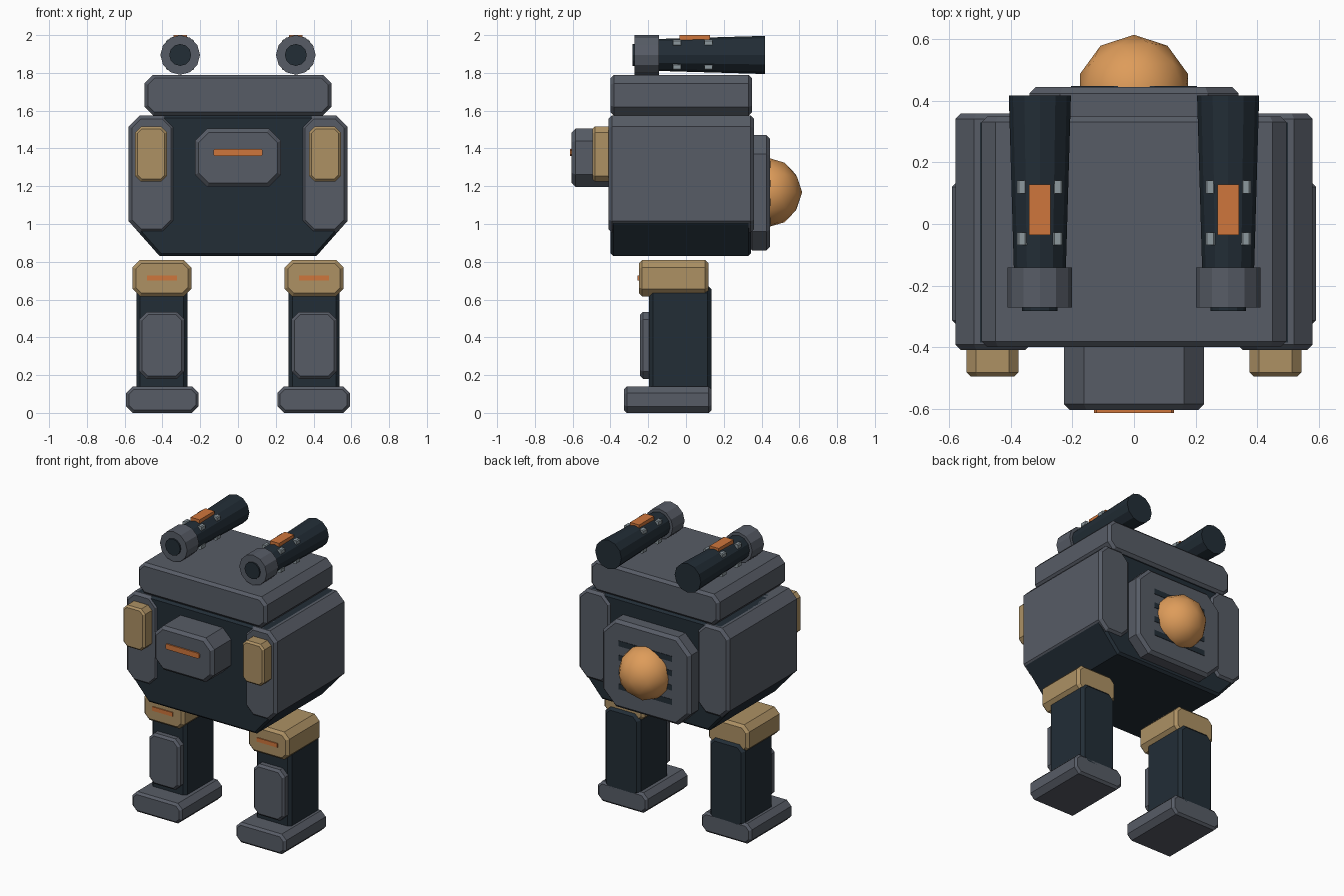
import bpy, bmesh, math
from mathutils import Matrix, Vector

if "Cube" in bpy.data.objects:
    bpy.data.objects.remove(bpy.data.objects["Cube"])


def material(name, r, g, b):
    m = bpy.data.materials.new(name)
    lin = [(c / 255 / 12.92) if c < 11 else ((c / 255 + 0.055) / 1.055) ** 2.4 for c in (r, g, b)]
    m.diffuse_color = (*lin, 1)
    m.use_nodes = True
    m.node_tree.nodes["Principled BSDF"].inputs["Base Color"].default_value = m.diffuse_color
    return m


GREY = material("slate grey", 87, 92, 102)
DARK = material("dark blue grey", 34, 45, 54)
TAN = material("tan", 173, 145, 100)
ORANGE = material("orange", 207, 118, 60)
AMBER = material("amber", 222, 156, 90)
LIGHT = material("light grey", 140, 152, 158)


def finish(name, bm, mat, smooth=False):
    bmesh.ops.recalc_face_normals(bm, faces=bm.faces)
    me = bpy.data.meshes.new(name)
    for f in bm.faces:
        f.smooth = smooth
    bm.to_mesh(me)
    bm.free()
    me.materials.append(mat)
    ob = bpy.data.objects.new(name, me)
    bpy.context.collection.objects.link(ob)
    return ob


def prism(name, pts, y0, y1, mat, edge=0.0):
    """Outline in x/z extruded along y, with chamfered front and back rims."""
    bm = bmesh.new()
    front = [bm.verts.new((x, y0, z)) for x, z in pts]
    back = [bm.verts.new((x, y1, z)) for x, z in pts]
    bm.faces.new(front)
    bm.faces.new(back[::-1])
    n = len(pts)
    for i in range(n):
        j = (i + 1) % n
        bm.faces.new((front[j], front[i], back[i], back[j]))
    bmesh.ops.recalc_face_normals(bm, faces=bm.faces)
    if edge:
        rim = [e for e in bm.edges if abs(e.verts[0].co.y - e.verts[1].co.y) < 1e-6]
        bmesh.ops.bevel(bm, geom=rim, offset=edge, segments=1, affect='EDGES')
    return finish(name, bm, mat)


def block(name, cx, hw, y0, y1, z0, z1, mat, c=0.0, edge=0.0):
    """Box whose four corners seen from the front are cut by c."""
    a, b = cx - hw, cx + hw
    if c:
        pts = [(a + c, z0), (b - c, z0), (b, z0 + c), (b, z1 - c),
               (b - c, z1), (a + c, z1), (a, z1 - c), (a, z0 + c)]
    else:
        pts = [(a, z0), (b, z0), (b, z1), (a, z1)]
    return prism(name, pts, y0, y1, mat, edge)


def tube(name, x, z, y0, y1, r0, r1, mat, sides=12):
    pts = [(math.cos(math.tau * i / sides), math.sin(math.tau * i / sides)) for i in range(sides)]
    bm = bmesh.new()
    a = [bm.verts.new((x + r0 * u, y0, z + r0 * v)) for u, v in pts]
    b = [bm.verts.new((x + r1 * u, y1, z + r1 * v)) for u, v in pts]
    bm.faces.new(a)
    bm.faces.new(b[::-1])
    for i in range(sides):
        j = (i + 1) % sides
        bm.faces.new((a[j], a[i], b[i], b[j]))
    return finish(name, bm, mat)


# Torso core with sloping lower sides
half = [(0.415, 0.83), (0.57, 1.005), (0.57, 1.50), (0.50, 1.575)]
prism("torso_core", half + [(-x, z) for x, z in reversed(half)], -0.40, 0.345, DARK, 0.015)

# Upper block and snout
block("head_block", 0, 0.495, -0.40, 0.35, 1.575, 1.79, GREY, 0.045, 0.018)
block("snout", 0, 0.228, -0.605, -0.38, 1.197, 1.505, GREY, 0.065, 0.02)
block("snout_slit", 0, 0.13, -0.614, -0.60, 1.36, 1.397, ORANGE, 0.008)

# Back plate, vents and dome
block("back_plate", 0, 0.34, 0.33, 0.445, 0.86, 1.47, GREY, 0.10, 0.02)
for i in range(4):
    z = 1.015 + 0.1 * i
    block(f"vent_{i + 1}", 0, 0.205, 0.44, 0.448, z - 0.019, z + 0.019, DARK)
bm = bmesh.new()
bmesh.ops.create_icosphere(bm, subdivisions=2, radius=0.185,
                           matrix=Matrix.Translation(Vector((0, 0.43, 1.167))))
finish("back_dome", bm, AMBER, True)

for side, s in (("left", 1), ("right", -1)):
    # Side armour and chest plate
    block(f"side_panel_{side}", s * 0.458, 0.122, -0.41, 0.36, 0.955, 1.575, GREY, 0.06, 0.018)
    block(f"chest_plate_{side}", s * 0.46, 0.084, -0.495, -0.39, 1.225, 1.515, TAN, 0.03, 0.012)

    # Leg
    x = s * 0.403
    block(f"foot_{side}", s * 0.40, 0.192, -0.328, 0.135, 0, 0.14, GREY, 0.035, 0.015)
    block(f"leg_{side}", x, 0.135, -0.195, 0.135, 0.09, 0.675, DARK, 0.04, 0.02)
    block(f"shin_plate_{side}", x, 0.12, -0.243, -0.18, 0.18, 0.535, GREY, 0.04, 0.015)
    block(f"hip_{side}", x, 0.156, -0.25, 0.118, 0.617, 0.81, TAN, 0.04, 0.018)
    block(f"hip_slit_{side}", x, 0.079, -0.257, -0.245, 0.70, 0.728, ORANGE)

    # Shoulder cannon
    x, z = s * 0.306, 1.895
    tube(f"cannon_barrel_{side}", x, z, -0.20, 0.418, 0.083, 0.101, DARK)
    tube(f"cannon_ring_{side}", x, z, -0.272, -0.142, 0.105, 0.105, GREY)
    tube(f"cannon_bore_{side}", x, z, -0.282, -0.25, 0.058, 0.058, DARK)
    block(f"cannon_top_plate_{side}", x, 0.035, -0.035, 0.128, 1.97, 2.0, ORANGE)
    for i, y in enumerate((-0.048, 0.12)):
        for j, (u, v) in enumerate(((1, 1), (-1, 1), (-1, -1), (1, -1))):
            block(f"cannon_clip_{side}_{i * 4 + j + 1}", x + u * 0.058, 0.016, y - 0.021, y + 0.021,
                  z + v * 0.064 - 0.017, z + v * 0.064 + 0.017, LIGHT, 0.006)
